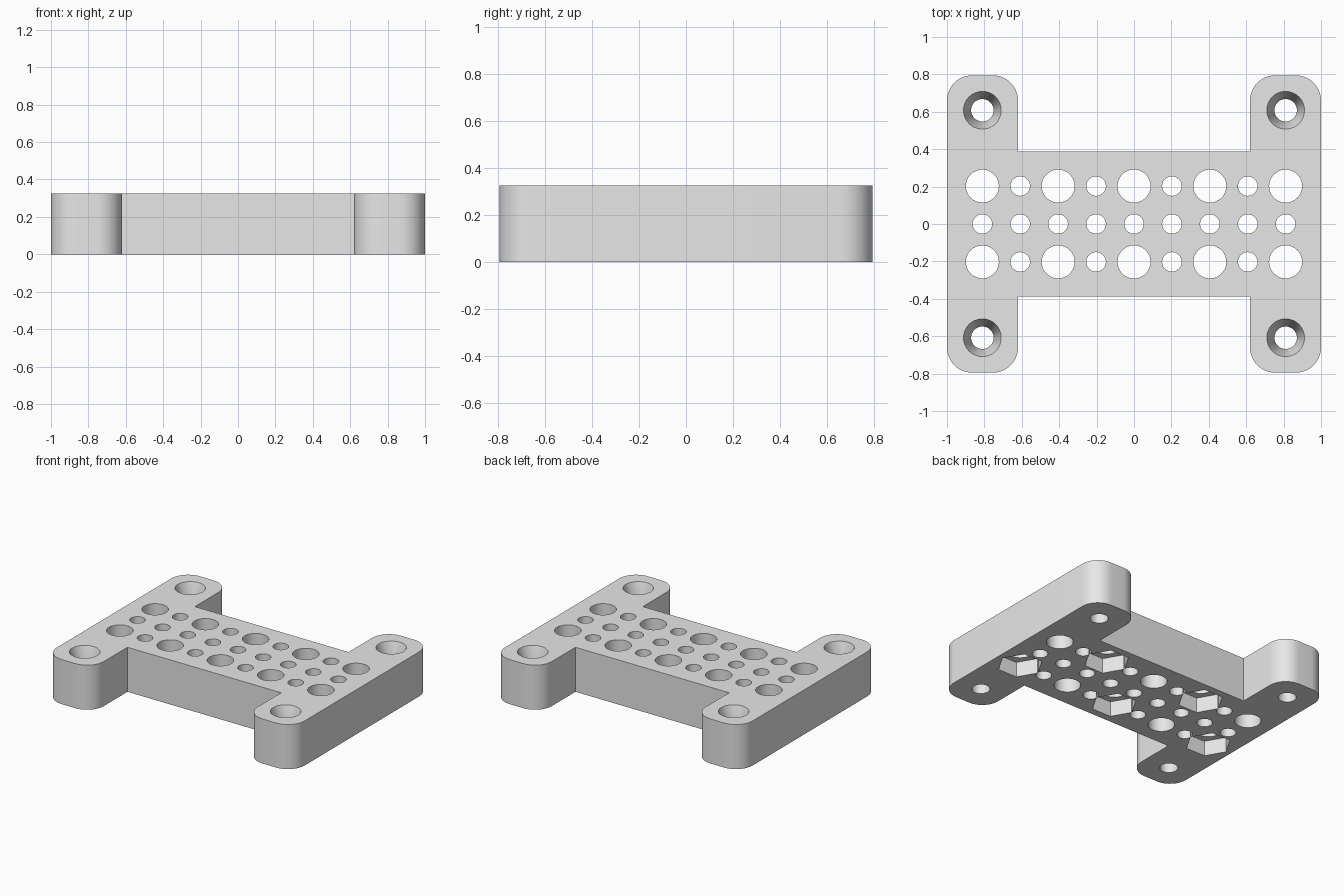
import bpy, bmesh, math
from mathutils import Matrix

if "Cube" in bpy.data.objects:
    bpy.data.objects.remove(bpy.data.objects["Cube"], do_unlink=True)

HEIGHT = 0.325
PITCH = 0.2027        # hole grid spacing
LEG_IN, LEG_END = 0.62, 0.795
WEB = 0.388           # half depth of the middle web
CORNER = 0.135
SINK, EXTRA = 0.13, 0.01

grey = bpy.data.materials.new("plain grey")
grey.use_nodes = True
grey.diffuse_color = (0.8, 0.8, 0.8, 1)
grey.node_tree.nodes["Principled BSDF"].inputs["Base Color"].default_value = (0.8, 0.8, 0.8, 1)


def make_object(name, bm):
    bmesh.ops.recalc_face_normals(bm, faces=bm.faces)
    mesh = bpy.data.meshes.new(name)
    bm.to_mesh(mesh)
    bm.free()
    mesh.materials.append(grey)
    obj = bpy.data.objects.new(name, mesh)
    bpy.context.collection.objects.link(obj)
    return obj


def add_peg(bm, x, y, z0, z1, r0, r1=None, sides=48):
    bmesh.ops.create_cone(
        bm, cap_ends=True, segments=sides, radius1=r0, radius2=r0 if r1 is None else r1,
        depth=z1 - z0, matrix=Matrix.Translation((x, y, (z0 + z1) / 2)))


# H-shaped plate with rounded leg ends
quarter = [(LEG_IN, WEB), (LEG_IN, LEG_END), (1, LEG_END)]
outline = quarter + [(x, -y) for x, y in reversed(quarter)]
outline += [(-x, -y) for x, y in outline]
bm = bmesh.new()
base = bm.faces.new([bm.verts.new((x, y, 0)) for x, y in outline])
walls = bmesh.ops.extrude_face_region(bm, geom=[base])
top = [v for v in walls["geom"] if isinstance(v, bmesh.types.BMVert)]
bmesh.ops.translate(bm, verts=top, vec=(0, 0, HEIGHT))
corners = [e for e in bm.edges
           if abs(e.verts[0].co.z - e.verts[1].co.z) > 0.1 and abs(e.verts[0].co.y) > WEB + 0.1]
bmesh.ops.bevel(bm, geom=corners, offset=CORNER, segments=12, profile=0.5, affect='EDGES')
plate = make_object("mounting_plate", bm)

# Straight holes, countersinks and hexagonal nut pockets
holes, sinks, pockets = bmesh.new(), bmesh.new(), bmesh.new()
for col in range(-4, 5):
    for row in (-1, 0, 1):
        large = row != 0 and col % 2 == 0
        add_peg(holes, col * PITCH, row * PITCH, -0.1, HEIGHT + 0.1, 0.088 if large else 0.052)
        # Pockets zigzag between the two outer rows
        if large and row == (-1 if col % 4 == 0 else 1):
            turn = Matrix.Rotation(math.radians(30), 4, 'Z')
            place = Matrix.Translation((col * PITCH, row * PITCH, 0))
            # Points of the hexagon lie along the plate's length
            hexagon = bmesh.ops.create_circle(pockets, cap_ends=True, segments=6, radius=0.152)
            first = hexagon["verts"][0].co
            if abs(first.y) > 0.15:
                bmesh.ops.transform(pockets, matrix=turn, verts=hexagon["verts"])
            bmesh.ops.transform(pockets, matrix=place, verts=hexagon["verts"])
for sx in (-1, 1):
    for sy in (-1, 1):
        x, y = sx * 4 * PITCH, sy * 3 * PITCH
        add_peg(holes, x, y, -0.1, HEIGHT + 0.1, 0.06)
        add_peg(sinks, x, y, HEIGHT - SINK - EXTRA, HEIGHT + EXTRA, 0.057, 0.104)

bmesh.ops.translate(pockets, verts=pockets.verts, vec=(0, 0, -0.05))
lift = bmesh.ops.extrude_face_region(pockets, geom=pockets.faces[:])
raised = [v for v in lift["geom"] if isinstance(v, bmesh.types.BMVert)]
bmesh.ops.translate(pockets, verts=raised, vec=(0, 0, 0.16))

# Cut everything out, then drop the cutters
bpy.ops.object.select_all(action='DESELECT')
bpy.context.view_layer.objects.active = plate
plate.select_set(True)
for name, cutter_bm in (("holes", holes), ("countersinks", sinks), ("nut_pockets", pockets)):
    cutter = make_object(name + "_cutter", cutter_bm)
    cutter.hide_render = True
    cut = plate.modifiers.new(name, 'BOOLEAN')
    cut.operation = 'DIFFERENCE'
    cut.solver = 'EXACT'
    cut.object = cutter
    bpy.ops.object.modifier_apply(modifier=cut.name)
    bpy.data.objects.remove(cutter, do_unlink=True)

bpy.ops.object.shade_smooth_by_angle(angle=math.radians(30))
